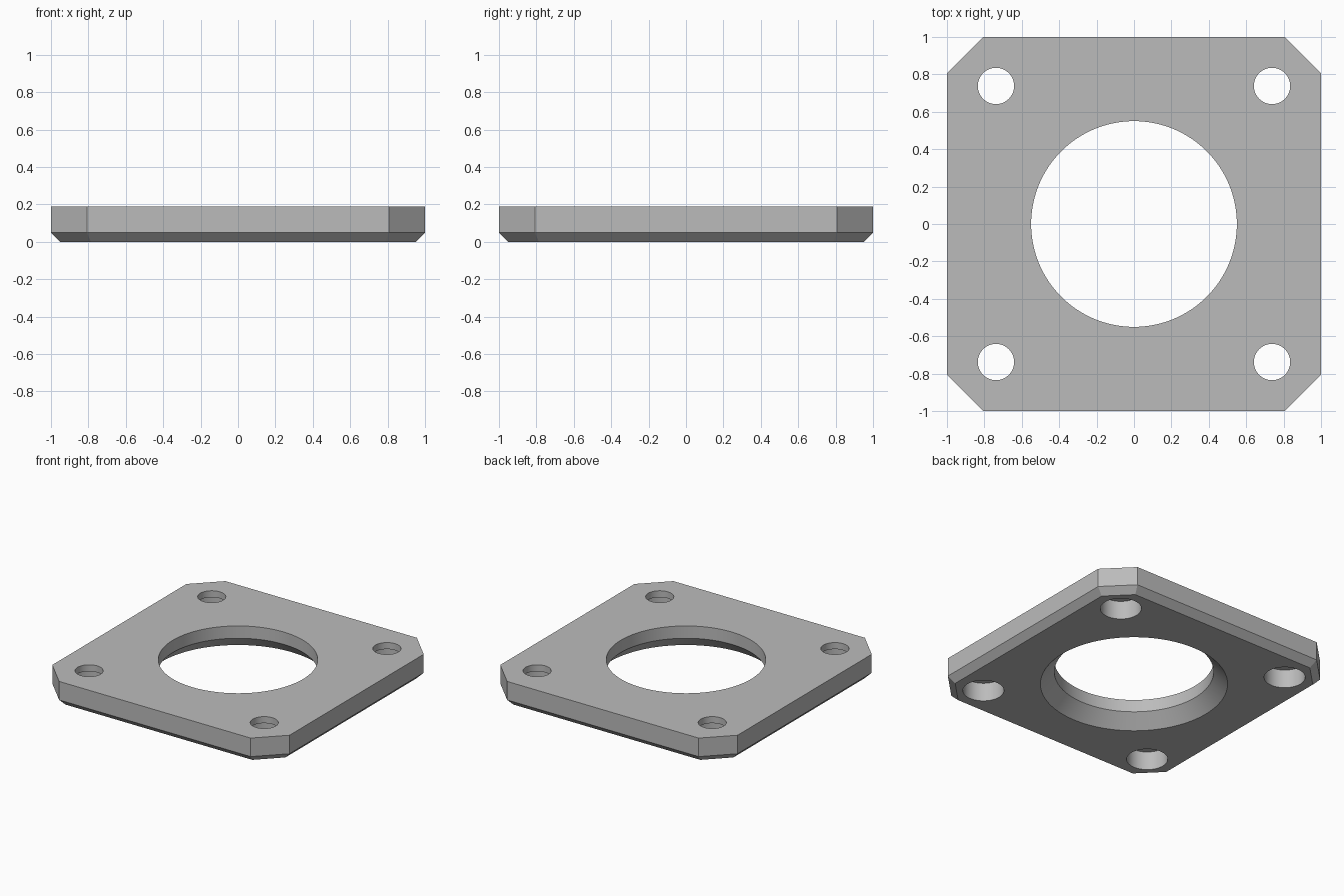
import bpy
import bmesh
from math import cos, sin, tan, pi, radians

THICK, BEVEL = 0.19, 0.049
HALF, CORNER = 1.0, 0.807
BORE_R, BORE_CHAMFER = 0.55, 0.096
HOLE_POS, HOLE_R, COUNTERBORE_R, COUNTERBORE_Z = 0.738, 0.097, 0.142, 0.14
OVER = 0.05

cube = bpy.data.objects.get("Cube")
if cube:
    bpy.data.objects.remove(cube, do_unlink=True)

grey = bpy.data.materials.new("plain_grey")
grey.use_nodes = True
colour = (0.5, 0.5, 0.5, 1)
grey.diffuse_color = colour
grey.node_tree.nodes["Principled BSDF"].inputs["Base Color"].default_value = colour


def loft(bm, rings):
    """Skin a stack of closed rings and cap both ends."""
    rows = [[bm.verts.new(p) for p in ring] for ring in rings]
    n = len(rows[0])
    for low, high in zip(rows, rows[1:]):
        for i in range(n):
            j = (i + 1) % n
            bm.faces.new((low[i], low[j], high[j], high[i]))
    bm.faces.new(rows[0][::-1])
    bm.faces.new(rows[-1])


def octagon(inset, z):
    """Square with cut corners, offset inwards evenly."""
    a, b = HALF - inset, CORNER - inset * tan(pi / 8)
    pts = []
    for k in range(4):
        c, s = round(cos(k * pi / 2)), round(sin(k * pi / 2))
        pts += [(a * c - y * s, a * s + y * c, z) for y in (-b, b)]
    return pts


def turned(bm, profile, cx=0, cy=0, sides=64):
    """Solid of revolution from (radius, z) pairs."""
    angles = [2 * pi * i / sides for i in range(sides)]
    loft(bm, [[(cx + r * cos(t), cy + r * sin(t), z) for t in angles]
              for r, z in profile])


def make_object(name, bm):
    bmesh.ops.recalc_face_normals(bm, faces=bm.faces)
    mesh = bpy.data.meshes.new(name)
    bm.to_mesh(mesh)
    bm.free()
    mesh.materials.append(grey)
    obj = bpy.data.objects.new(name, mesh)
    bpy.context.collection.objects.link(obj)
    return obj


# Plate with cut corners and a chamfered lower rim
bm = bmesh.new()
loft(bm, [octagon(BEVEL, 0), octagon(0, BEVEL), octagon(0, THICK)])
plate = make_object("flange_plate", bm)

# Cutter: central bore with a flared underside, four counterbored bolt holes
bm = bmesh.new()
turned(bm, [(BORE_R + BORE_CHAMFER + OVER, -OVER), (BORE_R, BORE_CHAMFER),
            (BORE_R, THICK + OVER)], sides=128)
for x in (-HOLE_POS, HOLE_POS):
    for y in (-HOLE_POS, HOLE_POS):
        turned(bm, [(COUNTERBORE_R, -OVER), (COUNTERBORE_R, COUNTERBORE_Z),
                    (HOLE_R, COUNTERBORE_Z), (HOLE_R, THICK + OVER)], x, y)
cutter = make_object("hole_cutter", bm)
cutter.hide_render = True

# Cut the holes, then discard the cutter
cut = plate.modifiers.new("holes", 'BOOLEAN')
cut.operation, cut.solver, cut.object = 'DIFFERENCE', 'EXACT', cutter
bpy.ops.object.select_all(action='DESELECT')
plate.select_set(True)
bpy.context.view_layer.objects.active = plate
bpy.ops.object.modifier_apply(modifier=cut.name)
bpy.data.objects.remove(cutter, do_unlink=True)

# Round walls smooth, edges sharp
bpy.ops.object.shade_smooth_by_angle(angle=radians(30))
